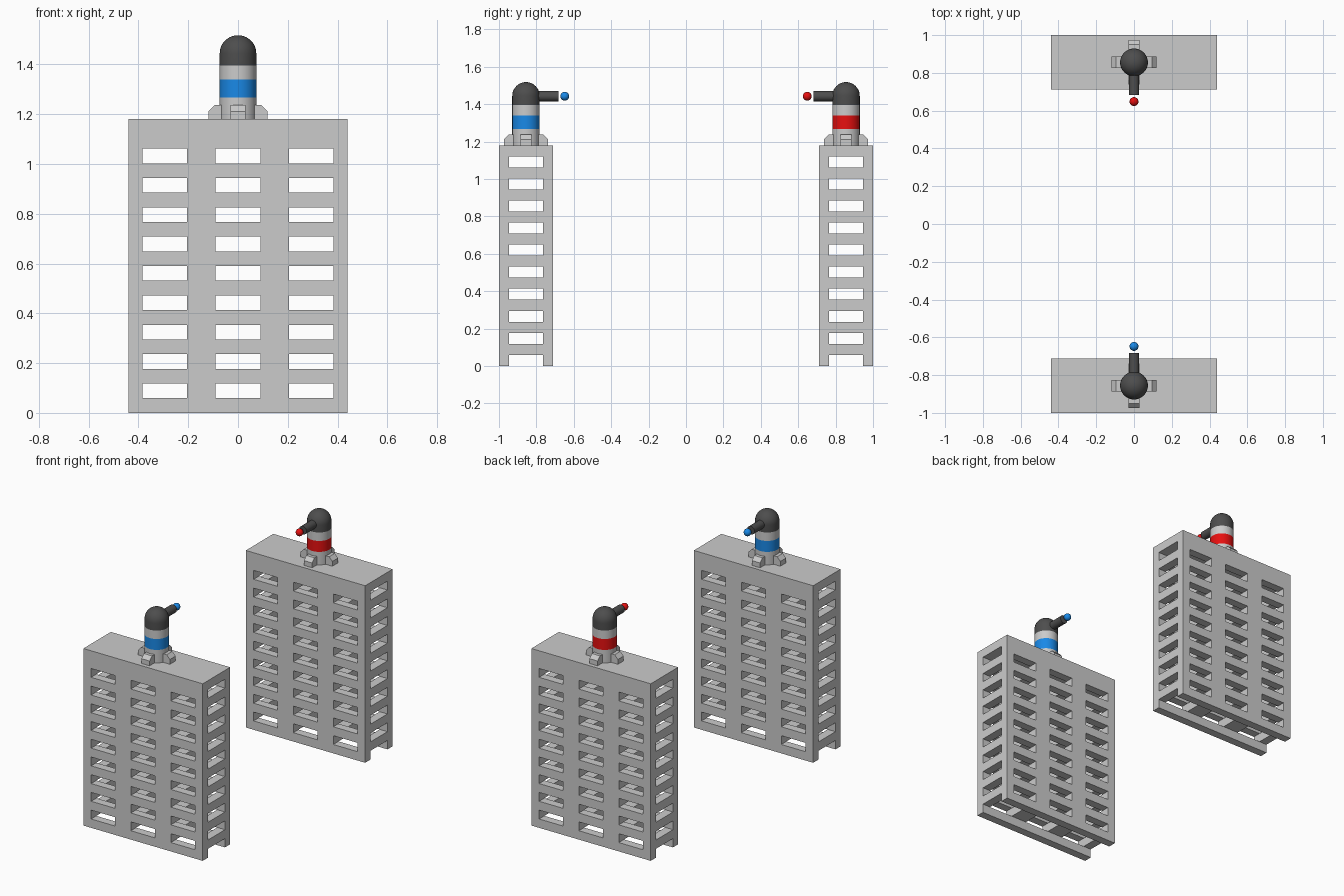
import bpy, bmesh
from math import sin, cos, pi, radians
from mathutils import Matrix, Vector

if "Cube" in bpy.data.objects:
    bpy.data.objects.remove(bpy.data.objects["Cube"])

LAYER = 0.059          # height of one lattice layer
ROOF = 20 * LAYER      # tower height
CY = 0.8555            # tower centre distance from the origin
R = 0.0735             # turret radius


def material(name, rgb):
    m = bpy.data.materials.new(name)
    m.diffuse_color = (*rgb, 1)
    m.use_nodes = True
    m.node_tree.nodes["Principled BSDF"].inputs["Base Color"].default_value = m.diffuse_color
    return m


DARK = material("dark_grey", (0.075, 0.075, 0.075))
BLUE = material("blue", (0.01, 0.25, 0.8))
RED = material("red", (0.8, 0.005, 0.005))


def finish(name, bm, mat=None, smooth=False):
    bmesh.ops.recalc_face_normals(bm, faces=bm.faces)
    me = bpy.data.meshes.new(name)
    bm.to_mesh(me)
    bm.free()
    ob = bpy.data.objects.new(name, me)
    bpy.context.collection.objects.link(ob)
    if mat:
        me.materials.append(mat)
    if smooth:
        bpy.ops.object.select_all(action='DESELECT')
        ob.select_set(True)
        bpy.context.view_layer.objects.active = ob
        bpy.ops.object.shade_smooth_by_angle(angle=radians(35))
    return ob


def lathe(name, profile, cy, mat=None):
    """Revolve (radius, z) points around the turret axis."""
    bm = bmesh.new()
    vs = [bm.verts.new((r, cy, z)) for r, z in profile]
    es = [bm.edges.new(p) for p in zip(vs, vs[1:])]
    bmesh.ops.spin(bm, geom=vs + es, cent=(0, cy, 0), axis=(0, 0, 1),
                   angle=2 * pi, steps=48, use_merge=True)
    bmesh.ops.remove_doubles(bm, verts=bm.verts, dist=1e-5)
    return finish(name, bm, mat, True)


def tower(name, cy):
    """Layers of long beams and cross beams; only outer faces are made."""
    xs = [-0.44, -0.383, -0.205, -0.09, 0.09, 0.205, 0.383, 0.44]
    ys = [cy + d for d in (-0.1445, -0.09, 0.09, 0.1445)]
    zs = [i * LAYER for i in range(21)]

    def solid(c):
        i, j, k = c
        if not (0 <= i < 7 and 0 <= j < 3 and 0 <= k < 20):
            return False
        if k == 19:
            return True
        return i % 2 == 0 if k % 2 else j != 1

    bm = bmesh.new()
    for c in [(i, j, k) for i in range(7) for j in range(3) for k in range(20)]:
        if not solid(c):
            continue
        for axis in range(3):
            for side in (0, 1):
                n = list(c)
                n[axis] += 2 * side - 1
                if solid(n):
                    continue
                quad = []
                for u, v in ((0, 0), (1, 0), (1, 1), (0, 1)):
                    p = list(c)
                    p[axis] += side
                    p[(axis + 1) % 3] += u
                    p[(axis + 2) % 3] += v
                    quad.append(bm.verts.new((xs[p[0]], ys[p[1]], zs[p[2]])))
                bm.faces.new(quad if side else quad[::-1])
    bmesh.ops.remove_doubles(bm, verts=bm.verts, dist=1e-5)
    return finish(name, bm)


def feet(name, cy):
    """Four chamfered feet around the turret base."""
    prof = [(0.045, ROOF), (0.118, ROOF), (0.118, 1.212), (0.094, 1.237), (0.045, 1.237)]
    bm = bmesh.new()
    for q in range(4):
        m = Matrix.Translation((0, cy, 0)) @ Matrix.Rotation(q * pi / 2, 4, 'Z')
        f = bm.faces.new([bm.verts.new(m @ Vector((x, -0.03, z))) for x, z in prof])
        ext = bmesh.ops.extrude_face_region(bm, geom=[f])["geom"]
        move = m.to_3x3() @ Vector((0, 0.06, 0))
        bmesh.ops.translate(bm, vec=move,
                            verts=[e for e in ext if isinstance(e, bmesh.types.BMVert)])
    # the start faces stay as end caps of each foot
    return finish(name, bm)


def station(side, s, colour):
    cy = s * CY
    tower(side + "_tower", cy)
    feet(side + "_turret_feet", cy)
    # turret body, coloured band and collar
    lathe(side + "_turret_body", [(0, ROOF), (R, ROOF), (R, 1.267)], cy)
    lathe(side + "_turret_band", [(R, 1.267), (R, 1.34)], cy, colour)
    lathe(side + "_turret_collar", [(R, 1.34), (R, 1.396)], cy)
    # domed head
    dome = [(R * cos(a), 1.444 + R * sin(a)) for a in [i * pi / 24 for i in range(12)]]
    lathe(side + "_turret_dome", [(R, 1.396)] + dome + [(0, 1.444 + R)], cy, DARK)
    # barrel pointing at the other tower
    bm = bmesh.new()
    y0, y1 = s * 0.80, s * 0.683
    bmesh.ops.create_cone(bm, cap_ends=True, segments=32, radius1=0.0275, radius2=0.0275,
                          depth=abs(y1 - y0),
                          matrix=Matrix.Translation((0, (y0 + y1) / 2, 1.442))
                          @ Matrix.Rotation(pi / 2, 4, 'X'))
    finish(side + "_barrel", bm, DARK, True)
    # ball in front of the barrel
    bm = bmesh.new()
    bmesh.ops.create_uvsphere(bm, u_segments=32, v_segments=16, radius=0.0235,
                              matrix=Matrix.Translation((0, s * 0.648, 1.442)))
    finish(side + "_ball", bm, colour, True)


station("front", -1, BLUE)
station("back", 1, RED)
